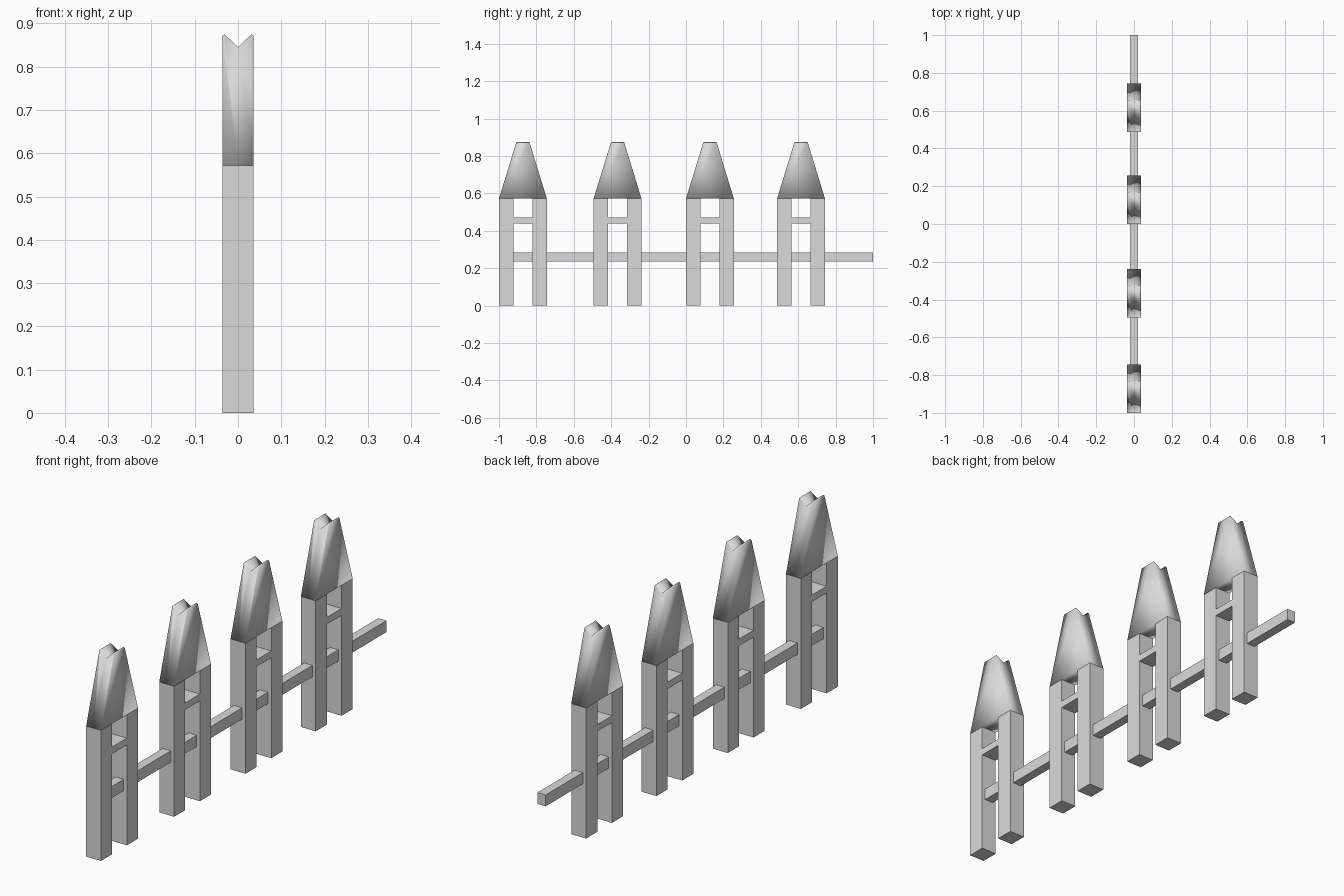
import bpy
import bmesh

cube = bpy.data.objects.get("Cube")
if cube:
    bpy.data.objects.remove(cube, do_unlink=True)

grey = bpy.data.materials.new("plain grey")
grey.use_nodes = True
colour = (0.7, 0.7, 0.7, 1)
grey.diffuse_color = colour
grey.node_tree.nodes["Principled BSDF"].inputs["Base Color"].default_value = colour

HALF_X = 0.036      # half thickness of a picket
HALF_Y = 0.128      # half width of a picket
GAP_Y = 0.051       # half width of the opening between the legs
EAVE = 0.572        # where the tapered head begins
TOP = 0.875
NOTCH = 0.845


def finish(name, bm, smooth=False):
    bmesh.ops.recalc_face_normals(bm, faces=bm.faces)
    mesh = bpy.data.meshes.new(name)
    bm.to_mesh(mesh)
    bm.free()
    mesh.materials.append(grey)
    for face in mesh.polygons:
        face.use_smooth = smooth
    obj = bpy.data.objects.new(name, mesh)
    bpy.context.collection.objects.link(obj)
    return obj


def box(name, half_x, y0, y1, z0, z1):
    bm = bmesh.new()
    bmesh.ops.create_cube(bm, size=1)
    for v in bm.verts:
        v.co.x *= 2 * half_x
        v.co.y = (y0 + y1) / 2 + v.co.y * (y1 - y0)
        v.co.z = (z0 + z1) / 2 + v.co.z * (z1 - z0)
    return finish(name, bm)


def head(name, centre):
    """Tapered head with a V groove running through its tip."""
    bm = bmesh.new()
    slope = (HALF_Y - 0.035) / (TOP - EAVE)
    outline = [(-HALF_X, EAVE), (0, EAVE), (HALF_X, EAVE),
               (HALF_X, TOP - 0.004), (0.031, TOP), (0, NOTCH),
               (-0.031, TOP), (-HALF_X, TOP - 0.004)]
    rings = []
    for side in (-1, 1):
        rings.append([bm.verts.new((x, centre + side * (HALF_Y - slope * (z - EAVE)), z))
                      for x, z in outline])
    # each sloping end is split down the middle
    for ring in rings:
        bm.faces.new([ring[i] for i in (0, 1, 5, 6, 7)])
        bm.faces.new([ring[i] for i in (1, 2, 3, 4, 5)])
    # underside, broad sides, tips and groove
    a, b = rings
    for i in range(len(outline)):
        j = (i + 1) % len(outline)
        bm.faces.new((a[i], a[j], b[j], b[i]))
    return finish(name, bm, smooth=True)


# Four pickets
for n, c in enumerate((-0.872, -0.366, 0.128, 0.615), 1):
    box(f"front_leg_{n}", HALF_X, c - HALF_Y, c - GAP_Y, 0, EAVE)
    box(f"back_leg_{n}", HALF_X, c + GAP_Y, c + HALF_Y, 0, EAVE)
    box(f"crossbar_{n}", HALF_X, c - GAP_Y, c + GAP_Y, 0.44, 0.47)
    head(f"picket_head_{n}", c)

# Long rail through all the pickets
box("long_rail", 0.02, -0.925, 1, 0.235, 0.285)
